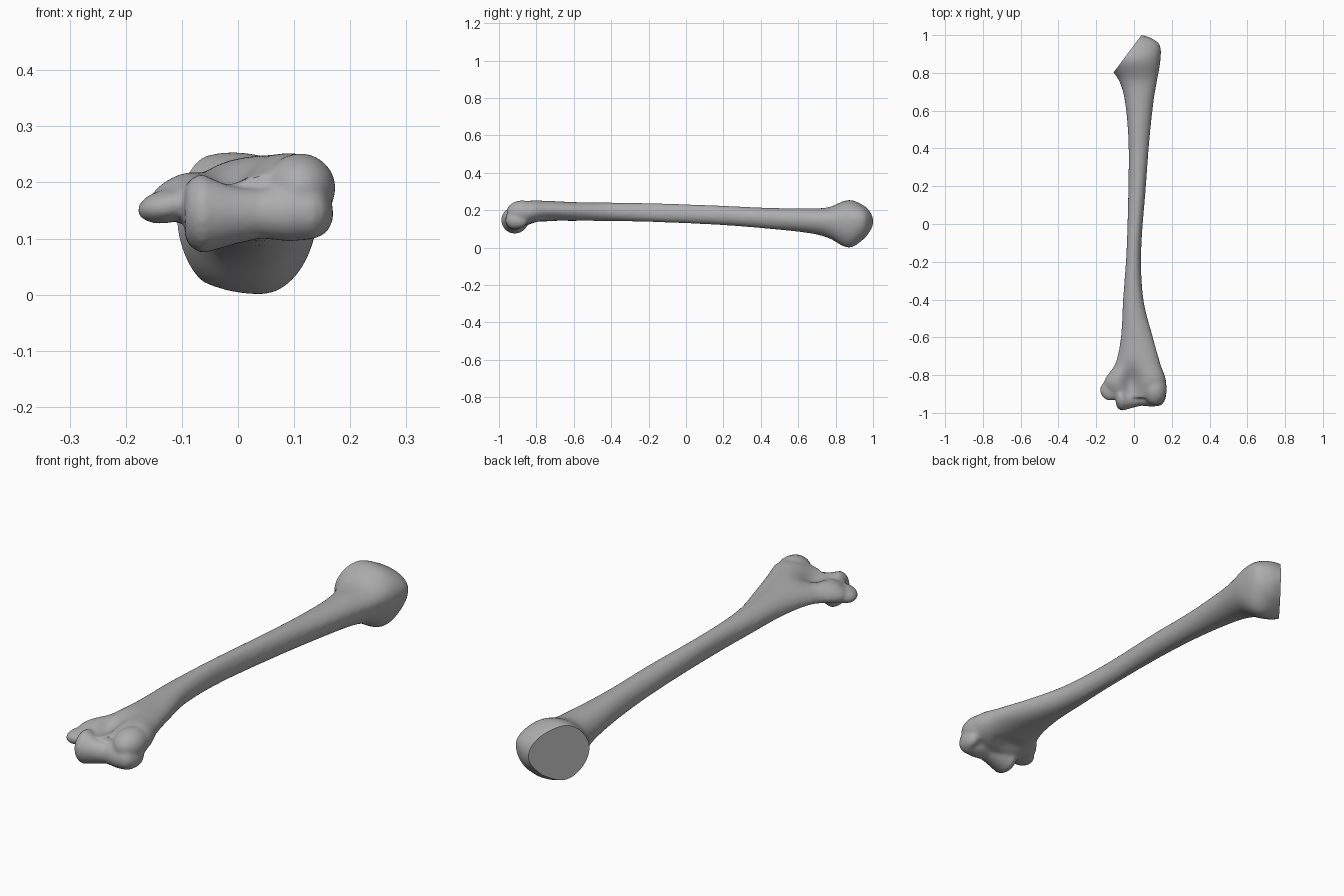
import bpy
import bmesh
from math import cos, sin, pi, exp
from mathutils import Vector, Matrix

cube = bpy.data.objects.get("Cube")
if cube:
    bpy.data.objects.remove(cube, do_unlink=True)

bone_grey = bpy.data.materials.new("bone_grey")
bone_grey.use_nodes = True
bone_grey.diffuse_color = (0.42, 0.42, 0.42, 1)
bone_grey.node_tree.nodes["Principled BSDF"].inputs["Base Color"].default_value = bone_grey.diffuse_color

# Shaft stations in hundredths: y, left x, left z, right x, right z, top x, top z, bottom x, bottom z
STATIONS = [
    (-92, -12, 16, 14, 18, 9, 22, 0, 12),
    (-84, -16, 16, 17, 19, 10, 25, 2, 11.5),
    (-74, -10, 17, 14, 20, 6, 25, 2, 14),
    (-60, -7, 18, 10, 20, 2, 24.3, 2, 14.3),
    (-40, -5.8, 19, 5, 19, 0, 24, 0, 14.2),
    (-15, -4, 19, 3.8, 18, 0, 23.6, 0, 13.6),
    (20, -3, 17, 6.3, 17, 2, 22.3, 2, 12),
    (45, -3, 15, 8.2, 16, 2, 21.2, 3, 10),
    (66, -5, 14, 10.5, 15, 3, 21, 3, 7.7),
    (76, -8, 14, 12.2, 15, 2, 21.5, 3, 5.2),
    (87, -15, 14, 14, 15, -1, 25.4, 4, 0),
    (95, -12, 14, 13.5, 15, 0, 22.5, 4, 4.5),
    (98.5, -9, 14, 9, 14.5, 2, 19, 4, 9),
    (100, -6, 14, 4.5, 14, 2, 16, 3, 12),
]


def station_at(i, t):
    """Cubic blend between station i and the next."""
    def slope(k, c):
        a, b = STATIONS[max(k - 1, 0)], STATIONS[min(k + 1, len(STATIONS) - 1)]
        return (b[c] - a[c]) / (b[0] - a[0])
    p, q = STATIONS[i], STATIONS[i + 1]
    h = q[0] - p[0]
    blend = [p[0] + h * t]
    for c in range(1, len(p)):
        blend.append((2*t**3 - 3*t**2 + 1) * p[c] + (t**3 - 2*t**2 + t) * h * slope(i, c)
                     + (3*t**2 - 2*t**3) * q[c] + (t**3 - t**2) * h * slope(i + 1, c))
    return [v / 100 for v in blend]


def ring_points(s, sides=40):
    """Cross-section of four elliptical quarters joined at the extreme points."""
    y, lx, lz, rx, rz, tx, tz, bx, bz = s
    points = []
    for k in range(sides):
        a = 2 * pi * k / sides
        side = (rx, rz) if cos(a) >= 0 else (lx, lz)
        pole = (tx, tz) if sin(a) >= 0 else (bx, bz)
        points.append(Vector((pole[0] + (side[0] - pole[0]) * abs(cos(a)), y,
                              side[1] + (pole[1] - side[1]) * abs(sin(a)))))
    return points


def loft(bm, rings):
    loops = [[bm.verts.new(p) for p in ring] for ring in rings]
    n = len(loops[0])
    for a, b in zip(loops, loops[1:]):
        for k in range(n):
            bm.faces.new((a[k], a[(k + 1) % n], b[(k + 1) % n], b[k]))
    bm.faces.new(loops[0])
    bm.faces.new(loops[-1])


def knob(bm, centre, radii, tilt=0):
    matrix = Matrix.Translation(centre) @ Matrix.Rotation(tilt, 4, "Y") @ Matrix.Diagonal((*radii, 1))
    bmesh.ops.create_uvsphere(bm, u_segments=32, v_segments=20, radius=1, matrix=matrix)


def dent(bm, centre, radius, depth, direction):
    """Press a soft hollow into the side facing the given z direction."""
    for v in bm.verts:
        if v.normal.z * direction > 0:
            d = ((v.co.x - centre[0]) / radius[0])**2 + ((v.co.y - centre[1]) / radius[1])**2
            v.co.z -= direction * depth * exp(-d)


bm = bmesh.new()

# Shaft with flared ends
steps = 8
rings = [ring_points(station_at(i, j / steps)) for i in range(len(STATIONS) - 1) for j in range(steps)]
rings.append(ring_points(station_at(len(STATIONS) - 2, 1)))
loft(bm, rings)

# Spool-shaped elbow joint
SPOOL = [(-0.095, 0.045), (-0.085, 0.062), (-0.065, 0.074), (-0.035, 0.066), (0, 0.056),
         (0.04, 0.047), (0.09, 0.052), (0.135, 0.049), (0.155, 0.036)]
loft(bm, [[Vector((x, -0.915 + r * cos(k * pi / 16), 0.147 + r * sin(k * pi / 16))) for k in range(32)]
          for x, r in SPOOL])

# Side knobs of the elbow end
knob(bm, (-0.125, -0.88, 0.158), (0.055, 0.055, 0.03), -0.2)
knob(bm, (0.11, -0.875, 0.19), (0.064, 0.085, 0.062))
knob(bm, (0.14, -0.9, 0.145), (0.03, 0.055, 0.042))

bmesh.ops.recalc_face_normals(bm, faces=bm.faces)
mesh = bpy.data.meshes.new("arm_bone")
bm.to_mesh(mesh)
bm.free()
bone = bpy.data.objects.new("arm_bone", mesh)
bpy.context.collection.objects.link(bone)

# Fuse the parts into one skin
fuse = bone.modifiers.new("fuse", "REMESH")
fuse.mode = "VOXEL"
fuse.voxel_size = 0.008
soften = bone.modifiers.new("soften", "SMOOTH")
soften.factor = 0.5
soften.iterations = 5
bpy.context.view_layer.update()
fused = bpy.data.meshes.new_from_object(bone.evaluated_get(bpy.context.evaluated_depsgraph_get()))
bone.modifiers.clear()

bm = bmesh.new()
bm.from_mesh(fused)
bm.normal_update()
# Hollows above the elbow joint, behind and in front
dent(bm, (-0.015, -0.84), (0.05, 0.075), 0.045, 1)
dent(bm, (0.01, -0.81), (0.07, 0.04), 0.02, -1)
# Flat slanted cut across the upper end
bmesh.ops.bisect_plane(bm, geom=bm.verts[:] + bm.edges[:] + bm.faces[:], dist=0.0001,
                       plane_co=(-0.11, 0.8, 0), plane_no=(-0.8, 0.6, 0), clear_outer=True)
bmesh.ops.holes_fill(bm, edges=[e for e in bm.edges if e.is_boundary], sides=0)
bmesh.ops.recalc_face_normals(bm, faces=bm.faces)
bm.to_mesh(mesh)
bm.free()
mesh.materials.clear()
mesh.materials.append(bone_grey)

bpy.ops.object.select_all(action="DESELECT")
bone.select_set(True)
bpy.context.view_layer.objects.active = bone
bpy.ops.object.shade_smooth_by_angle(angle=0.6)
